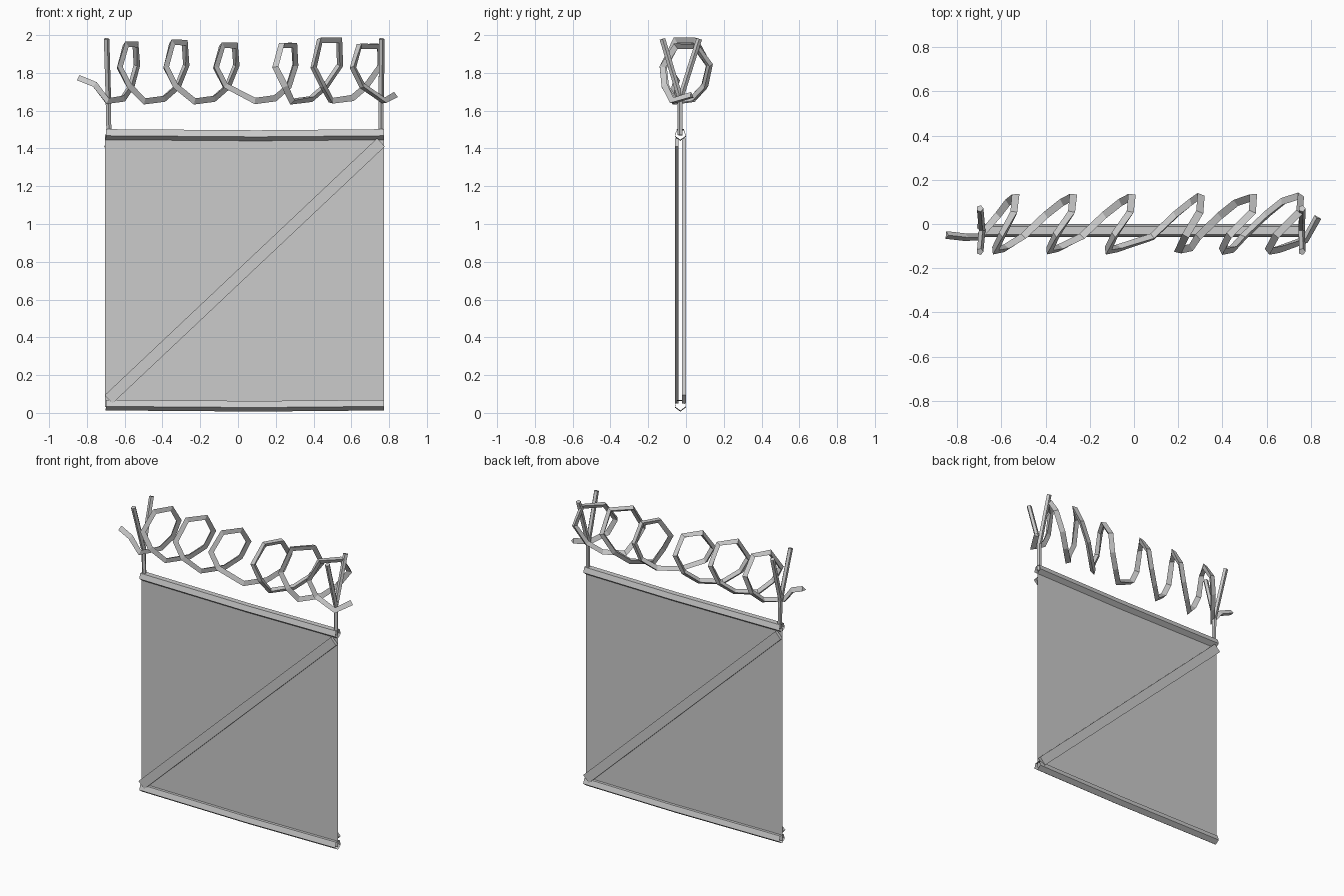
import bpy, bmesh, math
from mathutils import Vector, Matrix

if "Cube" in bpy.data.objects:
    bpy.data.objects.remove(bpy.data.objects["Cube"])

Y = -0.03            # plane of the fence
X0, X1 = -0.705, 0.772


def finish(name, bm):
    mesh = bpy.data.meshes.new(name)
    bm.to_mesh(mesh)
    bm.free()
    ob = bpy.data.objects.new(name, mesh)
    bpy.context.collection.objects.link(ob)
    return ob


def tube(name, pts, r, sides, ref, caps=False):
    """Sweep an n-gon along a path; ref is the side one corner points to."""
    pts = [Vector(p) for p in pts]
    bm = bmesh.new()
    rings = []
    u = Vector(ref)
    for i, p in enumerate(pts):
        a, b = pts[max(i - 1, 0)], pts[min(i + 1, len(pts) - 1)]
        t = Vector((0, 0, 0))
        if i > 0:
            t += (p - a).normalized()
        if i < len(pts) - 1:
            t += (b - p).normalized()
        t.normalize()
        u = (u - t * u.dot(t)).normalized()
        v = t.cross(u)
        rings.append([bm.verts.new(p + r * (math.cos(k * math.tau / sides) * u +
                                            math.sin(k * math.tau / sides) * v))
                      for k in range(sides)])
    for a, b in zip(rings, rings[1:]):
        for k in range(sides):
            j = (k + 1) % sides
            bm.faces.new((a[k], a[j], b[j], b[k]))
    if caps:
        bm.faces.new(rings[0][::-1])
        bm.faces.new(rings[-1])
    return finish(name, bm)


# mesh panel
bm = bmesh.new()
bm.faces.new([bm.verts.new((x, Y, z)) for x, z in
              ((X0, 0.03), (X1, 0.03), (X1, 1.475), (X0, 1.475))])
finish("fence_panel", bm)

# slightly sagging five-sided rails, open at the ends
for name, z in (("bottom_rail", 0.041), ("top_rail", 1.474)):
    tube(name, [(X0 + 0.005, Y, z + 0.003), (0.1, Y, z - 0.003), (X1, Y, z + 0.003)],
         0.031, 5, (0, 0, -1))

# flat diagonal braces, one on each face of the panel
def brace(name, a, b, y):
    d = Vector((b[0] - a[0], 0, b[1] - a[1]))
    bm = bmesh.new()
    bmesh.ops.create_cube(bm, size=1)
    bm.transform(Matrix.Translation(((a[0] + b[0]) / 2, y, (a[1] + b[1]) / 2)) @
                 Matrix.Rotation(-math.atan2(d.z, d.x), 4, 'Y') @
                 Matrix.Diagonal((d.length, 0.02, 0.06, 1)))
    finish(name, bm)

brace("front_brace", (-0.685, 0.072), (0.757, 1.432), -0.049)
brace("back_brace", (0.752, 0.072), (-0.69, 1.432), -0.011)

# posts with forked tops
for side, xb, xm, xt in (("left", -0.683, -0.688, -0.697), ("right", 0.757, 0.757, 0.76)):
    tube(side + "_post", [(xb, Y, 1.47), (xm, Y, 1.68)], 0.014, 5, (0, -1, 0), True)
    for arm, y in (("front", -0.125), ("back", 0.07)):
        tube(f"{side}_{arm}_fork", [(xm, Y, 1.665), (xt, y, 1.98)],
             0.016, 5, (1, 0, 0), True)

# coiled wire: left edge, right edge and top height of each loop
path = [(-0.847, -0.05, 1.77), (-0.76, -0.06, 1.735)]
loops = [(-0.63, -0.53, 1.96), (-0.385, -0.27, 1.97), (-0.12, -0.005, 1.955),
         (0.2, 0.305, 1.96), (0.4, 0.545, 1.985), (0.61, 0.755, 1.955)]
for i, (l, r, top) in enumerate(loops):
    b = 0.05 if i == 0 else 0
    path += [(l - 0.115 + b, -0.06, 1.65), (l - 0.01 + b * 0.6, 0.04, 1.665),
             (l + 0.065, 0.10, 1.73), (r - 0.005, 0.125, 1.84),
             (r - 0.01, 0.05, top - 0.01), (l + 0.035, -0.05, top - 0.01),
             (l, -0.12, 1.83), (l + 0.05, -0.11, 1.73)]
path += [(0.775, -0.07, 1.65), (0.83, 0.03, 1.68)]
tube("coiled_wire", path, 0.02, 3, (0, 0, 1), True)
